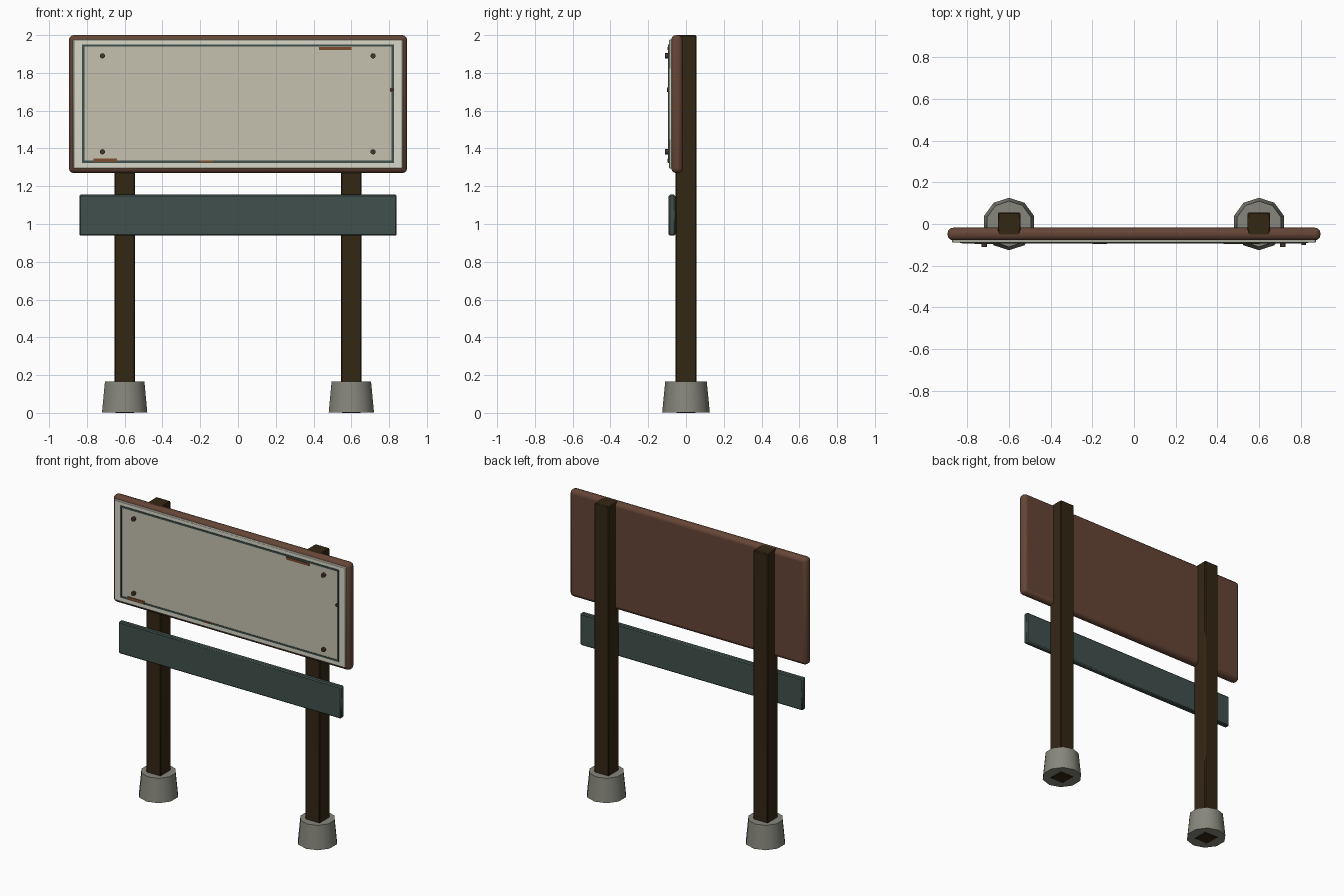
import bpy
import math

cube = bpy.data.objects.get("Cube")
if cube:
    bpy.data.objects.remove(cube, do_unlink=True)


def material(name, rgb):
    m = bpy.data.materials.new(name)
    m.use_nodes = True
    m.diffuse_color = (*rgb, 1)
    m.node_tree.nodes["Principled BSDF"].inputs["Base Color"].default_value = (*rgb, 1)
    return m


dark_wood = material("dark wood", (0.034, 0.020, 0.007))
brown_wood = material("brown wood", (0.13, 0.06, 0.037))
enamel = material("pale enamel", (0.68, 0.68, 0.58))
cream = material("weathered cream", (0.56, 0.53, 0.43))
teal = material("dark teal", (0.052, 0.080, 0.072))
concrete = material("concrete", (0.24, 0.24, 0.20))
rust = material("rust", (0.20, 0.075, 0.03))
iron = material("dark iron", (0.06, 0.035, 0.025))


def finish(ob, name, mat, bevel=0, segments=1):
    ob.name = name
    ob.data.materials.append(mat)
    if bevel:
        mod = ob.modifiers.new("bevel", "BEVEL")
        mod.width = bevel
        mod.segments = segments
    bpy.ops.object.shade_smooth_by_angle(angle=math.radians(40))
    return ob


def box(name, mat, xs, ys, zs, bevel=0, segments=1):
    spans = (xs, ys, zs)
    bpy.ops.mesh.primitive_cube_add(size=1, location=[(a + b) / 2 for a, b in spans])
    ob = bpy.context.object
    ob.scale = [b - a for a, b in spans]
    bpy.ops.object.transform_apply(location=False, rotation=False, scale=True)
    return finish(ob, name, mat, bevel, segments)


def stud(name, x, z, radius, front, back):
    bpy.ops.mesh.primitive_cylinder_add(
        vertices=10, radius=radius, depth=back - front,
        location=(x, (front + back) / 2, z), rotation=(math.pi / 2, 0, 0))
    finish(bpy.context.object, name, iron)


# Posts and their tapered footings
for side, x in (("left", 0.6), ("right", -0.6)):
    box(side + "_post", dark_wood, (x - 0.054, x + 0.054), (-0.055, 0.055), (0, 2), 0.005)
    bpy.ops.mesh.primitive_cone_add(vertices=10, radius1=0.126, radius2=0.11,
                                    depth=0.162, location=(x, 0, 0.084))
    finish(bpy.context.object, side + "_footing", concrete)

# Main board with rounded edges, face plate and inner panel
box("backing_board", brown_wood, (-0.895, 0.895), (-0.078, -0.018), (1.27, 2), 0.025, 3)
box("face_plate", enamel, (-0.873, 0.873), (-0.09, -0.07), (1.293, 1.978), 0.004)
box("inner_panel", cream, (-0.82, 0.82), (-0.0915, -0.088), (1.33, 1.945))

# Painted border
for name, z in (("top", 1.945), ("bottom", 1.33)):
    box(name + "_border", teal, (-0.825, 0.825), (-0.094, -0.089), (z - 0.006, z + 0.006))
for name, x in (("left", 0.819), ("right", -0.819)):
    box(name + "_border", teal, (x - 0.006, x + 0.006), (-0.094, -0.089), (1.33, 1.945))

# Lower plank
box("lower_plank", teal, (-0.84, 0.84), (-0.092, -0.056), (0.938, 1.155), 0.007)

# Corner bolts and a loose nail
for vert, z in (("top", 1.89), ("bottom", 1.382)):
    for side, x in (("left", 0.715), ("right", -0.718)):
        stud(vert + "_" + side + "_bolt", x, z, 0.014, -0.11, -0.088)
stud("edge_nail", 0.815, 1.71, 0.012, -0.1, -0.088)

# Rust streaks along the border
box("top_rust_streak", rust, (0.43, 0.602), (-0.097, -0.09), (1.92, 1.938))
box("corner_rust_streak", rust, (-0.765, -0.64), (-0.097, -0.09), (1.327, 1.346))
box("bottom_rust_streak", rust, (-0.2, -0.13), (-0.097, -0.09), (1.325, 1.336))
